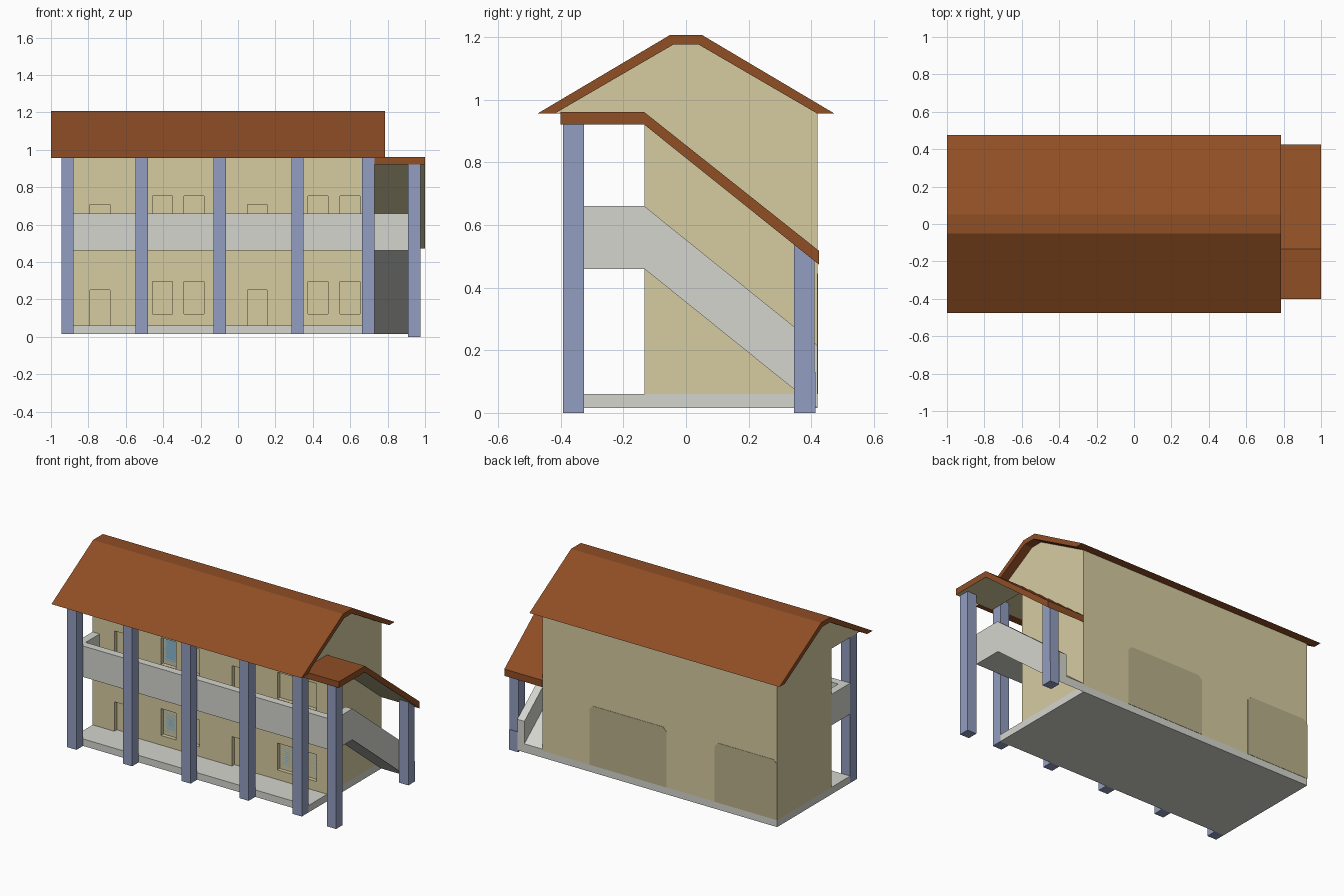
import bpy, bmesh

if "Cube" in bpy.data.objects:
    bpy.data.objects.remove(bpy.data.objects["Cube"])


def mat(name, r, g, b):
    lin = lambda c: ((c / 255 + 0.055) / 1.055) ** 2.4 if c > 10 else c / 255 / 12.92
    m = bpy.data.materials.new(name)
    m.diffuse_color = (lin(r), lin(g), lin(b), 1)
    m.use_nodes = True
    m.node_tree.nodes["Principled BSDF"].inputs["Base Color"].default_value = m.diffuse_color
    return m


WALL = mat("beige_wall", 214, 203, 161)
SHADE = mat("dark_beige", 186, 177, 140)
ROOF = mat("brown_tile", 143, 78, 37)
BLUE = mat("blue_pillar", 146, 158, 192)
GREY = mat("pale_concrete", 213, 213, 206)
GLASS = mat("window_blue", 139, 184, 212)


def finish(name, bm, *mats):
    bmesh.ops.recalc_face_normals(bm, faces=bm.faces)
    me = bpy.data.meshes.new(name)
    bm.to_mesh(me)
    bm.free()
    for m in mats:
        me.materials.append(m)
    ob = bpy.data.objects.new(name, me)
    bpy.context.collection.objects.link(ob)
    return ob


def prism(name, m, pts, a, b, axis="x"):
    """Extrude a profile: (y, z) along x, or (x, z) along y."""
    place = (lambda p, t: (t, p[0], p[1])) if axis == "x" else (lambda p, t: (p[0], t, p[1]))
    bm = bmesh.new()
    lo = [bm.verts.new(place(p, a)) for p in pts]
    hi = [bm.verts.new(place(p, b)) for p in pts]
    bm.faces.new(lo)
    bm.faces.new(hi[::-1])
    for i in range(len(pts)):
        j = (i + 1) % len(pts)
        bm.faces.new((lo[i], lo[j], hi[j], hi[i]))
    return finish(name, bm, m)


def box(name, m, x, y, z):
    return prism(name, m, [(y[0], z[0]), (y[1], z[0]), (y[1], z[1]), (y[0], z[1])], *x)


X0, X1 = -0.945, 0.73          # building ends
YF, YW, YB = -0.325, -0.133, 0.42   # balcony front, wall front, wall back
XS = 0.91                      # outer side of the stair ramp
T = 0.05                       # parapet thickness

# Main block, attic and roof
walls = box("walls", WALL, (X0, X1), (YW, YB), (0.06, 0.955))
prism("attic", WALL, [(-YB, 0.955), (-0.04, 1.176), (0.04, 1.176), (YB, 0.955)], X0, X1)
prism("main_roof", ROOF,
      [(-0.475, 0.955), (-0.05, 1.207), (0.05, 1.207), (0.475, 0.955),
       (YB, 0.955), (0.04, 1.176), (-0.04, 1.176), (-YB, 0.955)], -1.0, 0.786)
box("ground_slab", GREY, (X0, X1), (YF, YB), (0.015, 0.06))

# Recessed doors and windows on both floors
openings = [(x, x + 0.105, 0.06, 0.25, "door", ROOF) for x in (-0.79, 0.05)]
openings += [(x, x + 0.108, 0.122, 0.295, "window", GLASS) for x in (-0.457, -0.29, 0.374, 0.545)]
cut = bmesh.new()
for x0, x1, z0, z1, kind, m in openings:
    for dz in (0, 0.458):
        box(kind, m, (x0, x1), (YW + 0.025, YW + 0.03), (z0 + dz, z1 + dz))
        made = bmesh.ops.create_cube(cut, size=1)["verts"]
        for v in made:
            v.co.x = x0 if v.co.x < 0 else x1
            v.co.y = YW - 0.02 if v.co.y < 0 else YW + 0.025
            v.co.z = (z0 if v.co.z < 0 else z1) + dz
cutter = finish("opening_cutter", cut, WALL)
cutter.hide_render = True
cutter.hide_viewport = True
mod = walls.modifiers.new("openings", "BOOLEAN")
mod.operation = "DIFFERENCE"
mod.solver = "EXACT"
mod.object = cutter

# Darker panels painted on the back wall
for x0, x1 in ((-0.155, 0.395), (X0, -0.5)):
    prism("back_panel", SHADE,
          [(x0, 0.06), (x1, 0.06), (x1, 0.42), (x1 - 0.025, 0.445),
           (x0 + 0.025, 0.445), (x0, 0.42)], YB - 0.002, YB + 0.002, "y")

# Balcony floor, parapets and landing
box("balcony_floor", GREY, (X0, XS), (YF, YW), (0.46, 0.515))
box("balcony_parapet", GREY, (X0, XS), (YF, YF + T), (0.46, 0.66))
box("balcony_end_parapet", GREY, (X0, X0 + T), (YF + T, YW), (0.46, 0.66))
box("landing_parapet", GREY, (XS - T, XS), (YF + T, YW), (0.46, 0.66))

# Stair ramp with its sloping parapet
prism("stair_ramp", GREY, [(YW, 0.46), (YB, 0.015), (YB, 0.07), (YW, 0.515)], X1, XS)
prism("ramp_parapet", GREY, [(YW, 0.46), (YB, 0.015), (YB, 0.215), (YW, 0.66)], XS - T, XS)

# Stair roof with a beige underside
stair_roof = prism("stair_roof", ROOF,
                   [(-0.40, 0.92), (-0.40, 0.96), (YW, 0.96), (0.425, 0.517),
                    (0.425, 0.473), (YW, 0.92)], X1, 1.0)
stair_roof.data.materials.append(WALL)
for f in stair_roof.data.polygons:
    if f.normal.z < -0.5:
        f.material_index = 1

# Pillars along the front, and the two carrying the stair roof
for x in (-0.945, -0.548, -0.13, 0.285, 0.664):
    box("front_pillar", BLUE, (x, x + 0.066), (-0.392, YF), (0.015, 0.965))
box("stair_front_pillar", BLUE, (XS, 0.975), (-0.392, YF), (0, 0.92))
prism("stair_back_pillar", BLUE, [(0.345, 0), (0.41, 0), (0.41, 0.49), (0.345, 0.54)], XS, 0.975)
box("stair_pillar_base", BLUE, (XS, 0.973), (0.347, 0.414), (0.0, 0.13))
